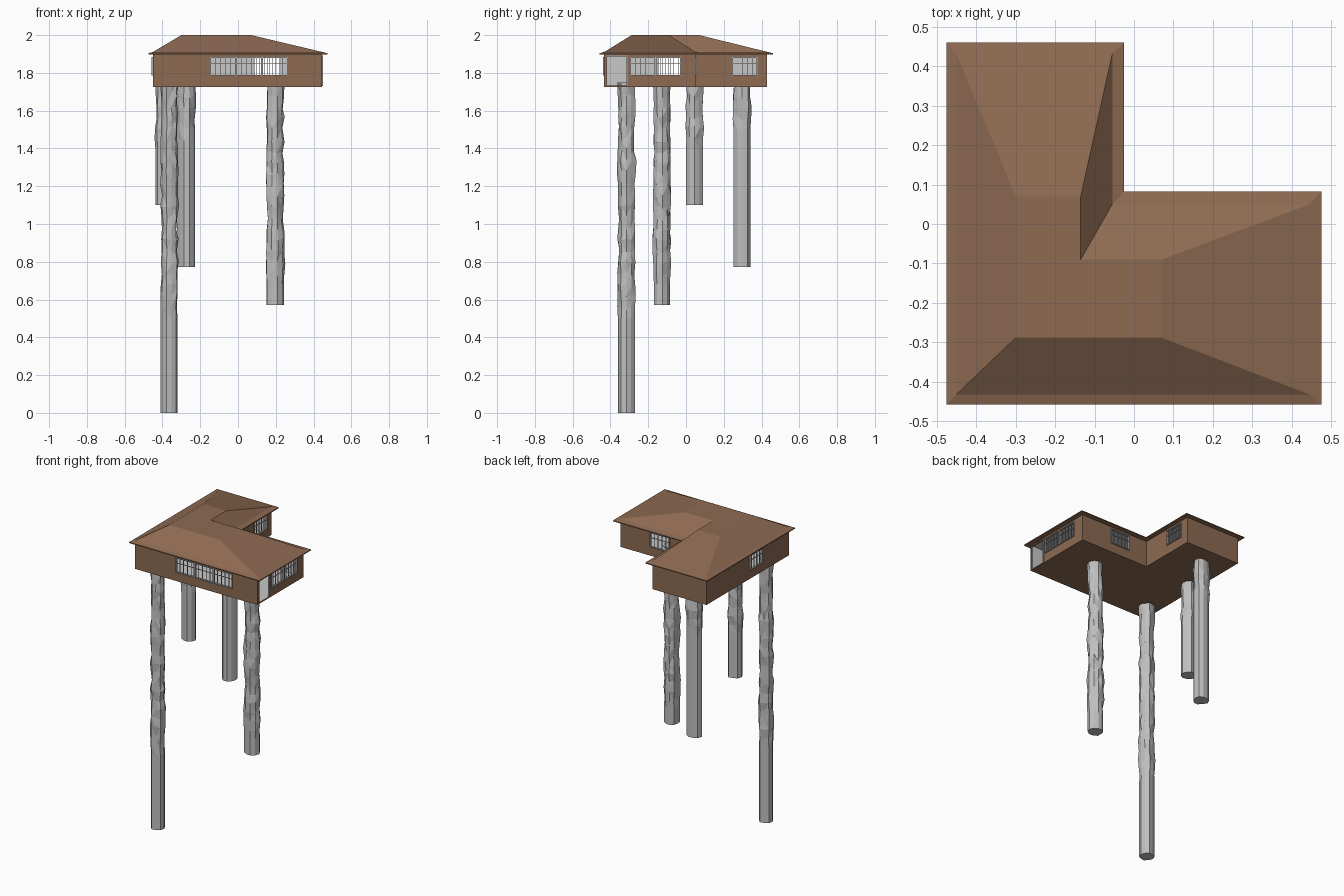
import bpy, bmesh, math, random

if "Cube" in bpy.data.objects:
    bpy.data.objects.remove(bpy.data.objects["Cube"])

random.seed(7)


def material(name, rgb):
    m = bpy.data.materials.new(name)
    m.diffuse_color = (*rgb, 1)
    m.use_nodes = True
    m.node_tree.nodes["Principled BSDF"].inputs["Base Color"].default_value = m.diffuse_color
    return m


BROWN = material("brown timber", (0.27, 0.145, 0.084))
GREY = material("pale interior", (0.58, 0.58, 0.58))
FRAME = material("grey frame", (0.42, 0.42, 0.42))
STONE = material("grey stone", (0.52, 0.52, 0.52))


def add_object(name, bm, mat):
    bmesh.ops.recalc_face_normals(bm, faces=bm.faces)
    me = bpy.data.meshes.new(name)
    bm.to_mesh(me)
    bm.free()
    me.materials.append(mat)
    ob = bpy.data.objects.new(name, me)
    bpy.context.collection.objects.link(ob)
    return ob


def loft(bm, rings):
    """Closed skin through rings of equal point count."""
    vs = [[bm.verts.new(p) for p in r] for r in rings]
    for a, b in zip(vs, vs[1:]):
        for i in range(len(a)):
            j = (i + 1) % len(a)
            bm.faces.new((a[i], a[j], b[j], b[i]))
    bm.faces.new(vs[0][::-1])
    bm.faces.new(vs[-1])


def ell(x0, x1, xn, y0, y1, yn, z):
    """L-shaped outline with the back right corner cut out."""
    return [(x, y, z) for x, y in
            ((x0, y0), (x1, y0), (x1, yn), (xn, yn), (xn, y1), (x0, y1))]


def box(bm, lo, hi):
    loft(bm, [[(lo[0], lo[1], z), (hi[0], lo[1], z),
               (hi[0], hi[1], z), (lo[0], hi[1], z)] for z in (lo[2], hi[2])])


def wall_box(bm, axis, pos, a, b, z0, z1, half):
    """Box lying in a wall that runs along the given axis."""
    if axis == 'x':
        box(bm, (a, pos - half, z0), (b, pos + half, z1))
    else:
        box(bm, (pos - half, a, z0), (pos + half, b, z1))


X0, X1, XN, Y0, Y1, YN = -0.45, 0.444, -0.055, -0.433, 0.43, 0.05
FLOOR, EAVE, T = 1.726, 1.9, 0.008

# Hollow L-shaped house body
bm = bmesh.new()
loft(bm, [ell(X0, X1, XN, Y0, Y1, YN, z) for z in (FLOOR, EAVE)])
house = add_object("house_walls", bm, BROWN)

bm = bmesh.new()
loft(bm, [ell(X0 + T, X1 - T, XN - T, Y0 + T, Y1 - T, YN - T, z)
          for z in (FLOOR + 0.004, EAVE - 0.004)])
room = add_object("room_cutter", bm, GREY)

# Windows: wall axis, wall position, start, end, number of units
ZB, ZT = 1.785, 1.884
windows = [
    ("front_window", 'x', Y0, -0.148, 0.264, 3),
    ("right_window", 'y', X1, -0.296, -0.026, 2),
    ("courtyard_side_window", 'y', XN, 0.243, 0.378, 1),
    ("courtyard_back_window", 'x', YN, 0.083, 0.225, 1),
    ("left_window", 'y', X0, -0.15, -0.012, 1),
]

bm = bmesh.new()
for name, axis, pos, a, b, n in windows:
    wall_box(bm, axis, pos, a, b, ZB, ZT, 0.03)
wall_box(bm, 'y', X1, -0.42, -0.312, FLOOR + 0.006, 1.887, 0.03)  # doorway
openings = add_object("opening_cutter", bm, BROWN)

for cutter in (room, openings):
    mod = house.modifiers.new(cutter.name, 'BOOLEAN')
    mod.operation = 'DIFFERENCE'
    mod.solver = 'EXACT'
    mod.material_mode = 'TRANSFER'
    mod.object = cutter
    cutter.hide_render = True
    cutter.hide_viewport = True
bpy.context.view_layer.update()
baked = bpy.data.meshes.new_from_object(
    house.evaluated_get(bpy.context.evaluated_depsgraph_get()))
house.modifiers.clear()
house.data = baked
for cutter in (room, openings):
    bpy.data.objects.remove(cutter)

# Window frames and glazing bars
for name, axis, pos, a, b, n in windows:
    bm = bmesh.new()
    w = (b - a) / n
    f, g = 0.005, 0.0025
    for k in range(n):
        s, e = a + k * w, a + (k + 1) * w
        wall_box(bm, axis, pos, s, s + f, ZB, ZT, 0.007)
        wall_box(bm, axis, pos, e - f, e, ZB, ZT, 0.007)
        for z in (ZB, ZT - f):
            wall_box(bm, axis, pos, s + f, e - f, z, z + f, 0.007)
        wall_box(bm, axis, pos, s + f, e - f, 1.846, 1.846 + g, 0.003)
        for i in range(1, 5):
            c = s + w * i / 5
            wall_box(bm, axis, pos, c - g / 2, c + g / 2, ZB + f, ZT - f, 0.003)
    add_object(name, bm, FRAME)

# Door surround
bm = bmesh.new()
for a, b in ((-0.422, -0.418), (-0.314, -0.31)):
    wall_box(bm, 'y', X1, a, b, FLOOR + 0.004, 1.887, 0.006)
wall_box(bm, 'y', X1, -0.422, -0.31, 1.887, 1.891, 0.006)
add_object("door_frame", bm, FRAME)

# Hipped roof with a thin overhanging eave and a flat top
bm = bmesh.new()
outer = (-0.475, 0.475, -0.025, -0.457, 0.46, 0.082)
loft(bm, [ell(*outer, 1.898), ell(*outer, 1.904),
          ell(-0.45, 0.445, -0.055, -0.432, 0.432, 0.05, 1.911),
          ell(-0.30, 0.07, -0.135, -0.288, 0.07, -0.09, 2.0)])
add_object("roof", bm, BROWN)


# Rough stone stilts: straight at the foot, craggy above
def stilt(name, x, y, base, straight, top=1.735, sides=10):
    prof = [0.047 + random.uniform(-0.006, 0.005) for _ in range(sides)]
    steps = max(4, round((top - straight) / 0.06))
    zs = [base] + [straight + (top - straight) * i / steps for i in range(steps + 1)]
    bm = bmesh.new()
    rings = []
    for k, z in enumerate(zs):
        rough = 0 if k < 2 else 0.005
        swell = random.uniform(-rough, rough)
        ring = []
        for i, p in enumerate(prof):
            t = 2 * math.pi * i / sides
            r = p + swell * 0.7 + random.uniform(-rough, rough)
            dz = random.uniform(-2, 2) * rough if 1 < k < len(zs) - 1 else 0
            ring.append((x + r * math.cos(t), y + r * math.sin(t), z + dz))
        rings.append(ring)
    loft(bm, rings)
    bmesh.ops.triangulate(bm, faces=[f for f in bm.faces if len(f.verts) == 4])
    add_object(name, bm, STONE)


stilt("front_left_stilt", -0.364, -0.316, 0.0, 0.5, 1.748)
stilt("right_stilt", 0.194, -0.125, 0.571, 0.68)
stilt("back_stilt", -0.272, 0.297, 0.772, 1.44)
stilt("left_stilt", -0.388, 0.045, 1.1, 1.4)
